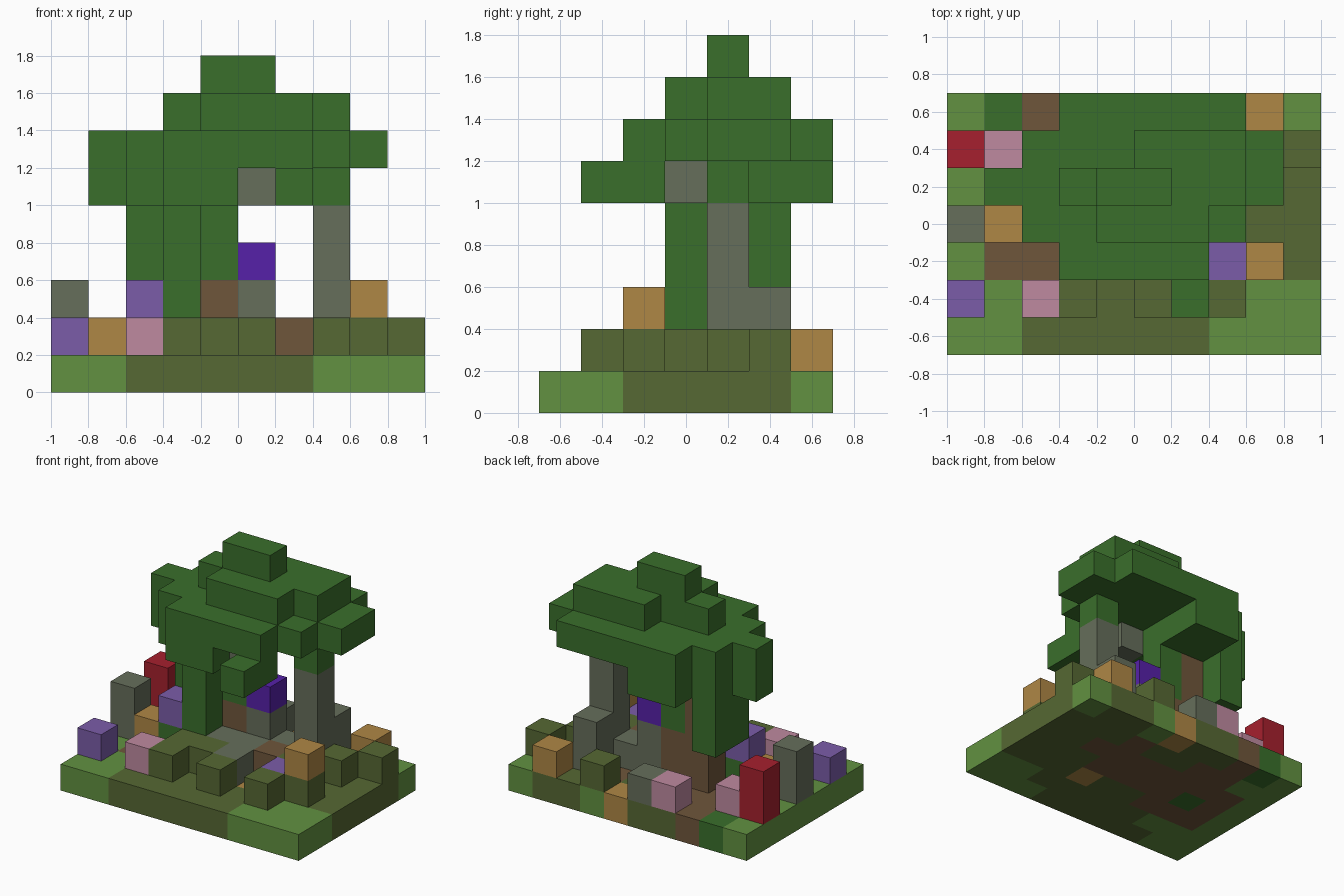
import bpy, bmesh
from mathutils import Vector

if "Cube" in bpy.data.objects:
    bpy.data.objects.remove(bpy.data.objects["Cube"], do_unlink=True)

UNIT = 0.2
ORIGIN = Vector((-1.0, -0.7, 0.0))

# Flat colours, keyed by the letter used in the block layouts
PALETTE = {
    "L": ("light_grass", "629141"),
    "O": ("olive_moss", "566833"),
    "G": ("leaf_green", "3A6F2B"),
    "B": ("bark_brown", "6F563B"),
    "T": ("tan_wood", "AF8745"),
    "S": ("grey_stone", "666E5B"),
    "P": ("soft_purple", "7B5CA9"),
    "V": ("deep_violet", "5621A9"),
    "K": ("pink_petal", "BF8AA0"),
    "R": ("red_petal", "A6202E"),
}


def linear(c):
    return c / 12.92 if c <= 0.04045 else ((c + 0.055) / 1.055) ** 2.4


def make_material(name, code):
    rgb = [linear(v / 255) for v in bytes.fromhex(code)]
    mat = bpy.data.materials.new(name)
    mat.use_nodes = True
    mat.diffuse_color = (*rgb, 1)
    mat.node_tree.nodes["Principled BSDF"].inputs["Base Color"].default_value = (*rgb, 1)
    return mat


MATERIALS = {k: make_material(*v) for k, v in PALETTE.items()}

# Each part: lowest layer, then its layers; rows run from back to front
PARTS = {
    "ground": (0, ["""
        LGBOOTLOOL
        LLBBOOBOOO
        LBBBBBBBOO
        LBGBBBBOOO
        LBBBOOTOOO
        LLLOOOOOLL
        LLOOOOOLLL"""]),
    "plants_and_rocks": (1, ["""
        ...KS.O.T.
        RK.....S.O
        ...BBSSSO.
        STGGSSBO..
        ...OOS.PO.
        P.KO.O.O..
        ..........""", """
        ..........
        R......S..
        ...BBS.S..
        S.PG......
        ........T.
        ..........
        .........."""]),
    "trunks": (3, ["""
        ..........
        ..G.......
        ..GBGV.S..
        ...G......
        ..........
        ..........
        ..........""", """
        ..........
        ..G.......
        ..GBG..S..
        ...G......
        ..........
        ..........
        .........."""]),
    "canopy": (5, ["""
        ...GG.....
        ..GGG.....
        .GGBG..G..
        ..GGGS....
        ...GG.G...
        ......G...
        ..........""", """
        ...GGGGG..
        ..GGGGGGG.
        .GGGGGGGG.
        ..GGGGGG..
        ...GGGG...
        ..........
        ..........""", """
        ..........
        .....GGG..
        ...GGGGG..
        ....GGG...
        ..........
        ..........
        ..........""", """
        ..........
        ..........
        ....GG....
        ..........
        ..........
        ..........
        .........."""]),
}


def read_blocks(base, layers):
    blocks = {}
    for k, layer in enumerate(layers):
        for j, row in enumerate(reversed(layer.split())):
            for i, letter in enumerate(row):
                if letter != ".":
                    blocks[i, j, base + k] = letter
    return blocks


part_blocks = {name: read_blocks(*spec) for name, spec in PARTS.items()}
filled = set().union(*part_blocks.values())


def build_part(name, blocks):
    """Outer block faces only, one material slot per colour in the part."""
    letters = sorted(set(blocks.values()))
    mesh = bpy.data.meshes.new(name)
    for letter in letters:
        mesh.materials.append(MATERIALS[letter])
    bm = bmesh.new()
    for cell, letter in blocks.items():
        for axis in range(3):
            for side in (0, 1):
                step = list(cell)
                step[axis] += 2 * side - 1
                if tuple(step) in filled:
                    continue
                u, v = (axis + 1) % 3, (axis + 2) % 3
                ring = [(0, 0), (1, 0), (1, 1), (0, 1)]
                corners = []
                for a, b in (ring if side else reversed(ring)):
                    p = Vector(cell)
                    p[axis] += side
                    p[u] += a
                    p[v] += b
                    corners.append(bm.verts.new(ORIGIN + p * UNIT))
                bm.faces.new(corners).material_index = letters.index(letter)
    bmesh.ops.remove_doubles(bm, verts=bm.verts, dist=UNIT / 100)
    bm.to_mesh(mesh)
    bm.free()
    obj = bpy.data.objects.new(name, mesh)
    bpy.context.collection.objects.link(obj)


for part_name, cells in part_blocks.items():
    build_part(part_name, cells)
